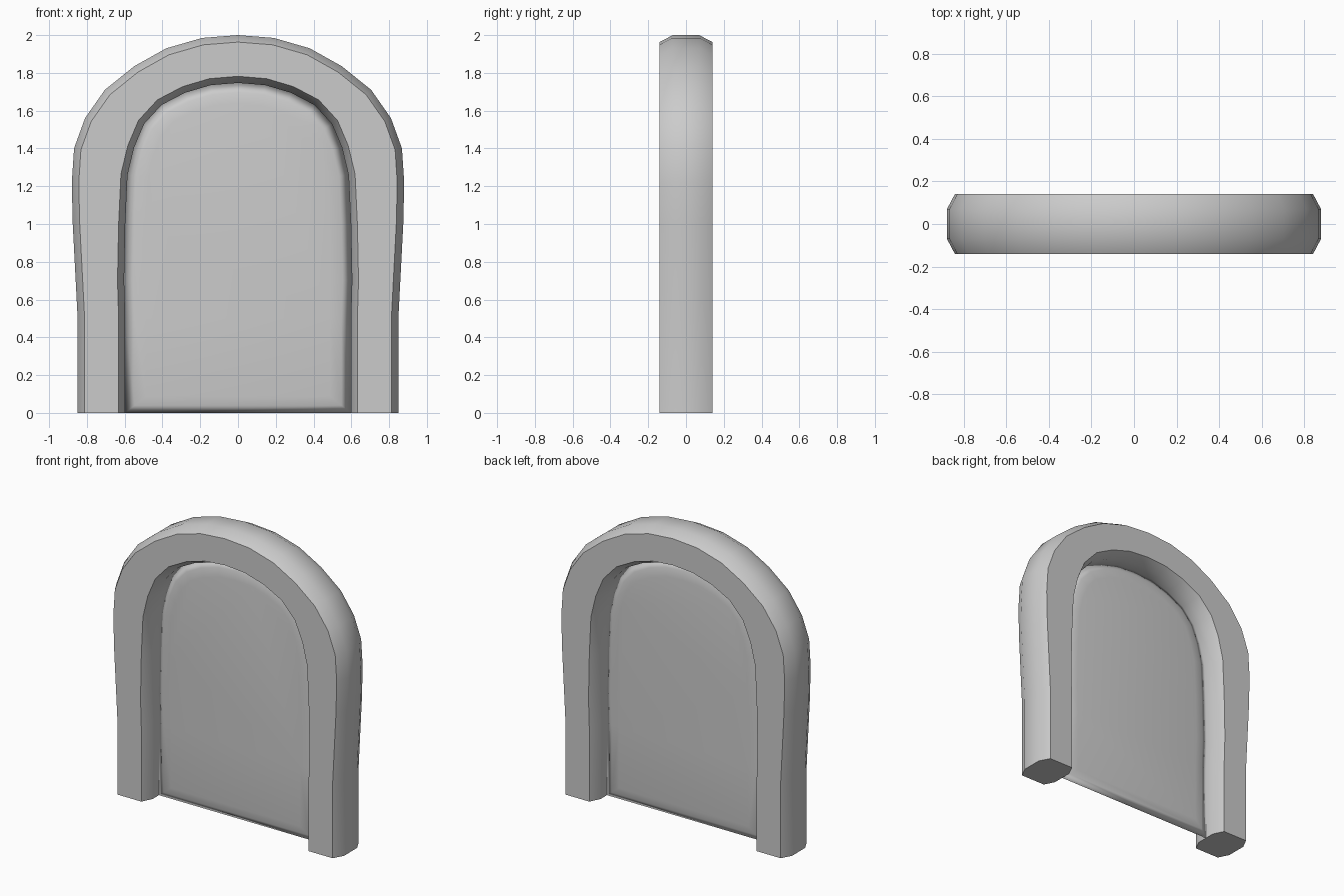
import bpy, bmesh, math
from mathutils import Vector

if "Cube" in bpy.data.objects:
    bpy.data.objects.remove(bpy.data.objects["Cube"])

# Right-hand halves of the outer and inner crest lines (x, z), base to apex
OUTER = [(.85, 0), (.85, .52), (.875, 1.0), (.88, 1.22), (.868, 1.4), (.81, 1.56),
         (.705, 1.71), (.55, 1.835), (.38, 1.93), (.19, 1.985), (0, 2.0)]
INNER = [(.597, 0), (.597, .5), (.603, .7), (.597, 1.0), (.585, 1.26), (.55, 1.405),
         (.497, 1.53), (.405, 1.63), (.28, 1.695), (.145, 1.735), (0, 1.747)]


def mirror(half):
    return [Vector(p) for p in half] + [Vector((-x, z)) for x, z in half[-2::-1]]


def offset(path, d):
    """Move an arch path outward by d along its normals."""
    out = []
    for i, p in enumerate(path):
        t = path[min(i + 1, len(path) - 1)] - path[max(i - 1, 0)]
        t.normalize()
        out.append(p + Vector((t.y, -t.x)) * d)
    return out


def finish(name, bm):
    bmesh.ops.recalc_face_normals(bm, faces=bm.faces[:])
    me = bpy.data.meshes.new(name)
    bm.to_mesh(me)
    bm.free()
    ob = bpy.data.objects.new(name, me)
    bpy.context.collection.objects.link(ob)
    bpy.ops.object.select_all(action='DESELECT')
    ob.select_set(True)
    bpy.context.view_layer.objects.active = ob
    return ob


def ring(bm, path, y):
    return [bm.verts.new((p.x, y, p.y)) for p in path]


def bridge(bm, a, b, closed=False):
    n = len(a)
    for i in range(n if closed else n - 1):
        j = (i + 1) % n
        bm.faces.new((a[i], a[j], b[j], b[i]))


outer, inner = mirror(OUTER), mirror(INNER)

# Arched frame with an eight-sided section
bm = bmesh.new()
out_face, in_face = offset(outer, -.037), offset(inner, .035)
section = [(outer, -.07), (outer, .07), (out_face, .14), (in_face, .14),
           (inner, .07), (inner, -.07), (in_face, -.14), (out_face, -.14)]
rails = [ring(bm, p, y) for p, y in section]
for k in range(8):
    bridge(bm, rails[k], rails[(k + 1) % 8])
for end in (0, -1):
    bm.faces.new([r[end] for r in rails])
finish("arch_frame", bm)
bpy.ops.object.shade_smooth_by_angle(angle=math.radians(40))

# Thin pillowed panel, both sides meeting at a shared rim
bm = bmesh.new()
rim = ring(bm, inner, 0)
for side in (-1, 1):
    last = rim
    for inset, depth in ((.05, .02), (.11, .028)):
        path = offset(inner, -inset)
        path[0].y = path[-1].y = inset * .8
        cur = ring(bm, path, side * depth)
        bridge(bm, last, cur, closed=True)
        last = cur
    bm.faces.new(last)
finish("panel", bm)
bpy.ops.object.shade_smooth()
